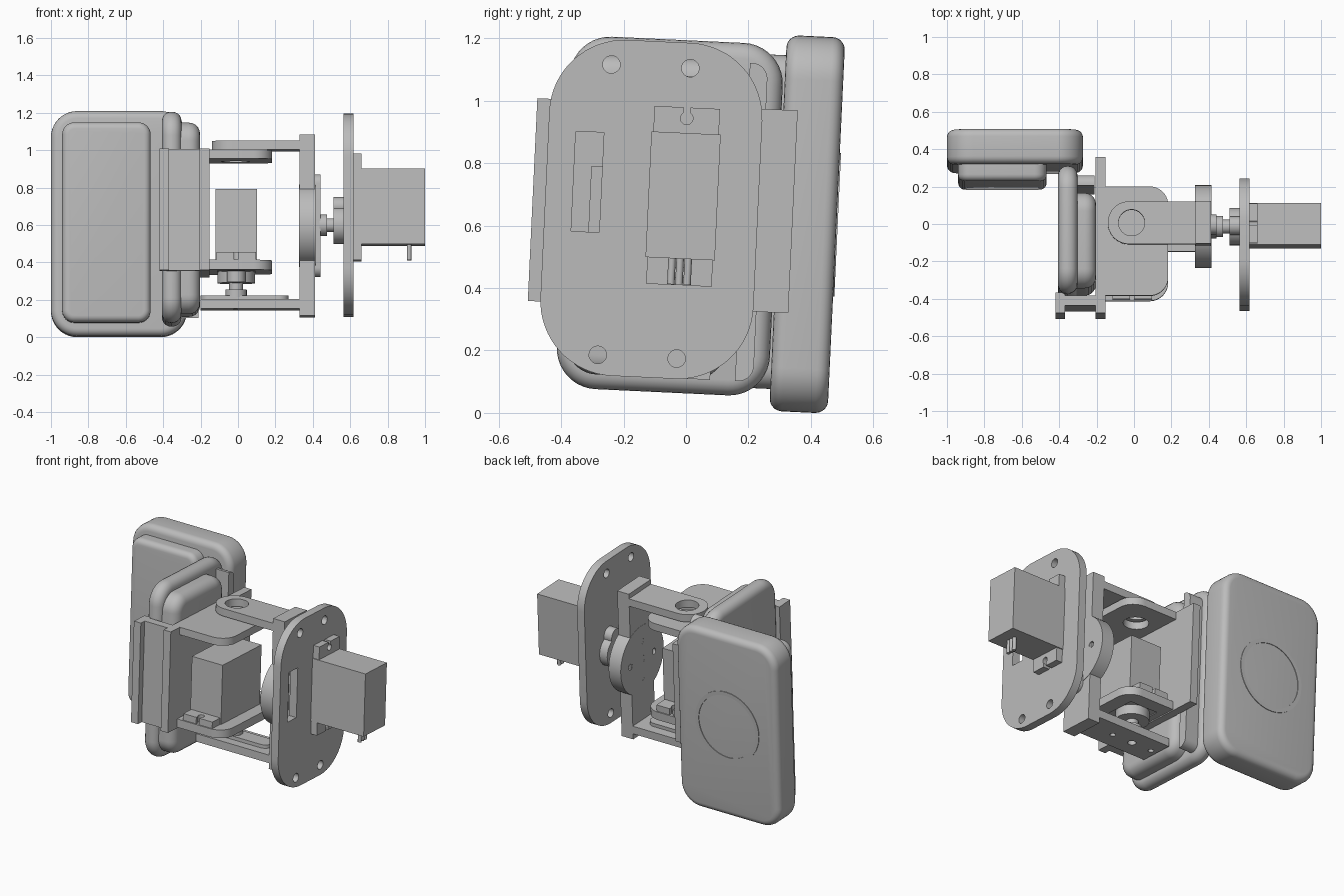
import bpy, bmesh, math
from mathutils import Matrix

cube = bpy.data.objects.get("Cube")
if cube:
    bpy.data.objects.remove(cube, do_unlink=True)

grey = bpy.data.materials.new("plain_grey")
grey.use_nodes = True
GREY = (0.5, 0.5, 0.5, 1)
grey.diffuse_color = GREY
grey.node_tree.nodes["Principled BSDF"].inputs["Base Color"].default_value = GREY

# The whole assembly leans back slightly about its middle
TILT = (Matrix.Translation((0, 0, 0.595)) @ Matrix.Rotation(math.radians(-2.7), 4, 'X')
        @ Matrix.Translation((0, 0, -0.6)))
AXIS_Y = -0.014   # shared y of both pivots
PIVOT_X = -0.013


def place(axis, u, v, w):
    return {'X': (w, u, v), 'Y': (u, w, v), 'Z': (u, v, w)}[axis]


def rounded(u0, u1, v0, v1, radii, steps=10):
    """Rectangle outline; radii for corners (u0v0, u1v0, u1v1, u0v1)."""
    if not isinstance(radii, tuple):
        radii = (radii,) * 4
    pts = []
    corners = [(u0, v0, 1, 1), (u1, v0, -1, 1), (u1, v1, -1, -1), (u0, v1, 1, -1)]
    for i, ((u, v, su, sv), r) in enumerate(zip(corners, radii)):
        if r == 0:
            pts.append((u, v))
            continue
        for k in range(steps + 1):
            a = math.pi + (i + k / steps) * math.pi / 2
            pts.append((u + su * r + r * math.cos(a), v + sv * r + r * math.sin(a)))
    return pts


def circle(u, v, r, n=40):
    return [(u + r * math.cos(k * math.tau / n), v + r * math.sin(k * math.tau / n))
            for k in range(n)]


def prism(name, axis, outline, lo, hi, fillet_lo=0, fillet_hi=0, holes=()):
    """Extrude an outline along an axis, round its rims, cut outlines through it."""
    bm = bmesh.new()
    rings = [[bm.verts.new(place(axis, u, v, w)) for u, v in outline] for w in (lo, hi)]
    caps = [bm.faces.new(r) for r in rings]
    n = len(outline)
    for i in range(n):
        j = (i + 1) % n
        bm.faces.new((rings[0][i], rings[0][j], rings[1][j], rings[1][i]))
    bmesh.ops.recalc_face_normals(bm, faces=bm.faces)
    rims = [(list(c.edges), f) for c, f in zip(caps, (fillet_lo, fillet_hi)) if f]
    for edges, f in rims:
        bmesh.ops.bevel(bm, geom=edges, offset=f, segments=5, profile=0.5, affect='EDGES')
    bm.transform(TILT)
    mesh = bpy.data.meshes.new(name)
    bm.to_mesh(mesh)
    bm.free()
    mesh.materials.append(grey)
    obj = bpy.data.objects.new(name, mesh)
    bpy.context.collection.objects.link(obj)
    for hole in holes:
        cutter = prism("cutter", axis, hole, lo - 0.02, hi + 0.02)
        cutter.hide_render = True
        mod = obj.modifiers.new("hole", 'BOOLEAN')
        mod.object = cutter
        mod.solver = 'EXACT'
        bpy.context.view_layer.objects.active = obj
        bpy.ops.object.modifier_apply(modifier=mod.name)
        bpy.data.objects.remove(cutter, do_unlink=True)
    bpy.ops.object.select_all(action='DESELECT')
    obj.select_set(True)
    bpy.context.view_layer.objects.active = obj
    bpy.ops.object.shade_smooth_by_angle(angle=math.radians(32))
    return obj


def box(name, x0, x1, y0, y1, z0, z1):
    return prism(name, 'Z', rounded(x0, x1, y0, y1, 0), z0, z1)


# Rear cell: rounded case, raised pad and thin ring on its back
prism("rear_cell_case", 'Y', rounded(-1, -0.273, 0.025, 1.23, 0.14), 0.294, 0.481, 0.04, 0.04)
prism("rear_cell_pad", 'Y', rounded(-0.94, -0.467, 0.095, 1.165, 0.065), 0.205, 0.31, 0.035, 0)
prism("rear_cell_ring", 'Y', circle(-0.637, 0.63, 0.23, 64), 0.475, 0.485,
      holes=[circle(-0.637, 0.63, 0.205, 64)])

# Side cell: the same pair turned a quarter, held behind the side plate
prism("side_cell_case", 'X', rounded(-0.395, 0.288, 0.068, 1.198, 0.13), -0.407, -0.302, 0.05, 0.05)
prism("side_cell_pad", 'X', rounded(-0.365, 0.145, 0.115, 1.14, 0.1), -0.32, -0.203, 0, 0.06)
prism("side_cell_strip", 'X', rounded(0.18, 0.238, 0.115, 1.135, (0, 0.05, 0.05, 0)),
      -0.31, -0.21)

# Cell holder: side plate, front web and outer lip
box("side_plate", -0.205, -0.153, -0.495, 0.34, 0.34, 0.99)
box("holder_web", -0.39, -0.18, -0.455, -0.4, 0.34, 0.99)
box("holder_lip", -0.42, -0.37, -0.495, -0.385, 0.34, 0.99)

# Shelves of the inner cradle
shelf = rounded(-0.16, 0.183, -0.402, 0.183, (0, 0.1, 0.1, 0))
prism("upper_shelf", 'Z', shelf, 0.942, 0.99, holes=[circle(PIVOT_X, AXIS_Y, 0.075)])
prism("lower_shelf", 'Z', shelf, 0.347, 0.4,
      holes=[rounded(-0.11, 0.09, -0.28, 0.09, 0)])

# Outer fork: upright, hub disc and two arms
prism("upper_arm", 'Z', rounded(-0.14, 0.34, -0.128, 0.1, (0.113, 0, 0, 0.113)), 1.003, 1.052,
      holes=[circle(PIVOT_X, AXIS_Y, 0.07)])
prism("lower_arm", 'Z', rounded(-0.2, 0.34, -0.128, 0.1, 0), 0.152, 0.203,
      holes=[circle(PIVOT_X + d, AXIS_Y, r) for d, r in ((0, 0.025), (-0.145, 0.017), (0.145, 0.017))])
box("fork_upright", 0.328, 0.412, -0.128, 0.1, 0.115, 1.083)
hub_holes = [circle(AXIS_Y, 0.6, 0.026, 20)]
for k in range(4):
    a = k * math.pi / 2
    hub_holes.append(circle(AXIS_Y + 0.12 * math.cos(a), 0.6 + 0.12 * math.sin(a), 0.02, 20))
prism("hub_disc", 'X', circle(AXIS_Y, 0.6, 0.222, 64), 0.327, 0.414, holes=hub_holes)

# End plate with four bolt holes and a cable slot
bolts = [circle(y, z, 0.028, 24) for y in (-0.263, -0.01) for z in (0.178, 1.109)]
prism("end_plate", 'X', rounded(-0.455, 0.228, 0.113, 1.19, 0.24, 16), 0.565, 0.617,
      holes=bolts + [rounded(-0.367, -0.277, 0.57, 0.89, 0)])


def servo(name, axis, back, center_u, center_v, sign):
    """Servo with its shaft pointing down the axis from the back face;
    sign gives the direction in which the long body runs from the shaft."""

    def rect(half, a0, a1):
        lo, hi = sorted((center_v + sign * a0, center_v + sign * a1))
        return rounded(center_u - half, center_u + half, lo, hi, 0)

    def disc(a, r):
        return circle(center_u, center_v + sign * a, r)

    def part(suffix, outline, d0, d1, holes=()):
        prism(name + suffix, axis, outline, back - d1, back - d0, holes=holes)

    part("_body", rect(0.111, -0.105, 0.298), 0, 0.43)
    part("_ear_far", rect(0.105, 0.29, 0.38), 0.34, 0.385,
         [disc(0.345, 0.02), rect(0.011, 0.345, 0.39)])
    part("_ear_near", rect(0.105, -0.19, -0.1), 0.34, 0.385,
         [disc(-0.15, 0.02), rect(0.011, -0.2, -0.15)])
    part("_gear_cap", disc(0, 0.1), 0.42, 0.49)
    part("_gear_cap_small", disc(0.1, 0.05), 0.42, 0.49)
    part("_shaft", disc(0, 0.037), 0.48, 0.53)
    part("_horn_collar", disc(0, 0.057), 0.525, 0.565)


# Side servo turns the fork; cradle servo turns the cradle on the lower arm
servo("side_servo", 'X', 1.0, -0.014, 0.603, 1)
servo("cradle_servo", 'Z', 0.782, PIVOT_X + 0.003, AXIS_Y, -1)

# Horn bars, and the three wires of the side servo
prism("side_horn", 'X', rounded(-0.067, 0.039, 0.325, 0.875, 0.05), 0.41, 0.442)
prism("cradle_horn", 'Z', rounded(-0.2, 0.27, -0.067, 0.039, 0.05), 0.198, 0.225)
for i in range(3):
    y = -0.04 + 0.026 * i
    prism(f"servo_wire_{i + 1}", 'Z', circle(0.915, y, 0.012, 12), 0.415, 0.51)
